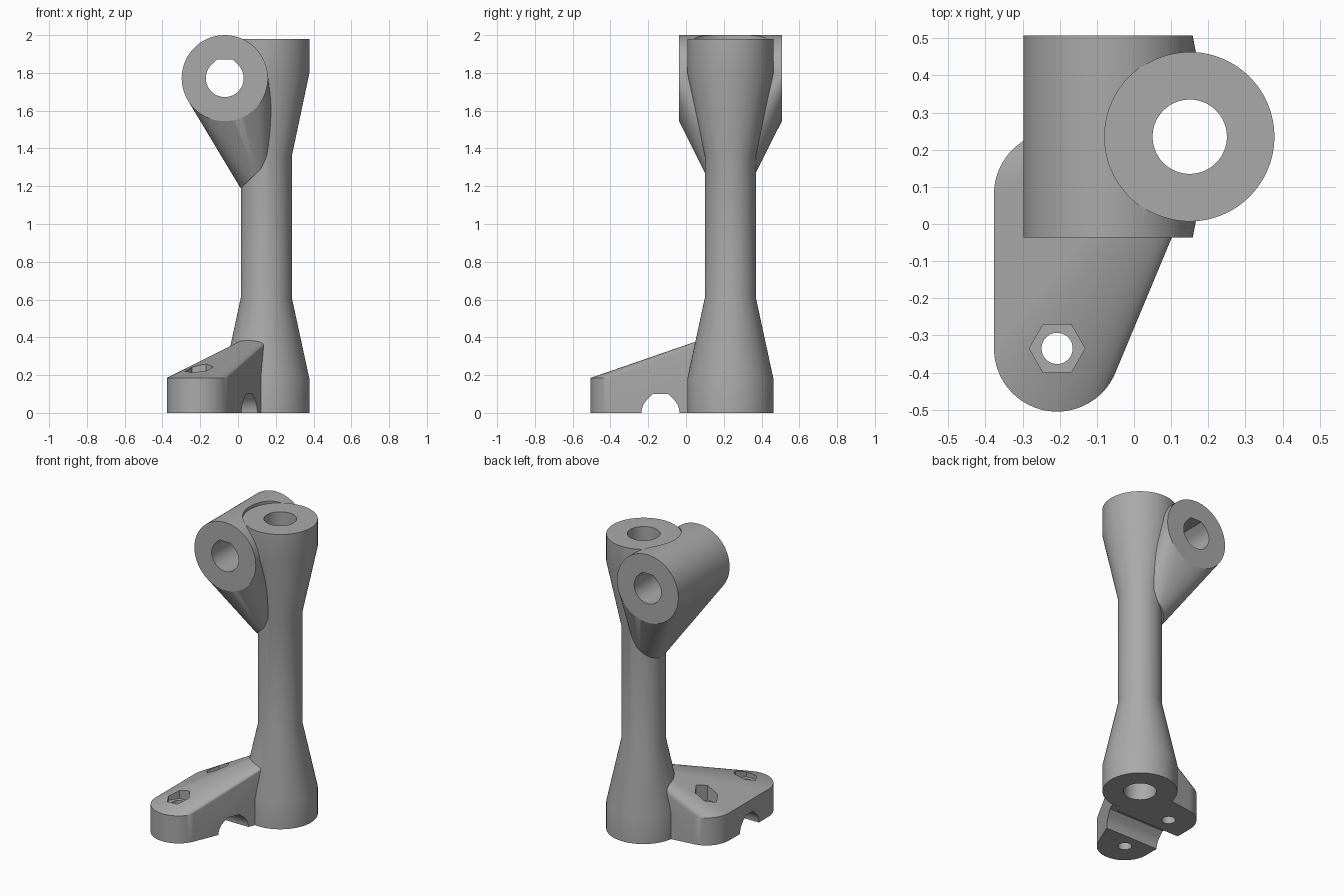
import bpy
import bmesh
from math import cos, sin, pi, radians
from mathutils import Matrix, Vector

SEG = 96
COLUMN = Vector((0.15, 0.235, 0))
PIVOT = Vector((-0.07, 0.235, 1.772))
FEET = [Vector((-0.207, -0.335, 0)), Vector((-0.207, 0.08, 0))]

default = bpy.data.objects.get("Cube")
if default:
    bpy.data.objects.remove(default, do_unlink=True)

grey = bpy.data.materials.new("plain_grey")
grey.use_nodes = True
colour = (0.4, 0.4, 0.4, 1)
grey.diffuse_color = colour
grey.node_tree.nodes["Principled BSDF"].inputs["Base Color"].default_value = colour


def finish(name, bm):
    bmesh.ops.recalc_face_normals(bm, faces=bm.faces)
    mesh = bpy.data.meshes.new(name)
    bm.to_mesh(mesh)
    bm.free()
    mesh.materials.append(grey)
    obj = bpy.data.objects.new(name, mesh)
    bpy.context.collection.objects.link(obj)
    return obj


def ring(radius, n=SEG):
    return [Vector((radius * cos(2 * pi * i / n), radius * sin(2 * pi * i / n), 0))
            for i in range(n)]


def loft(name, rings):
    """Skin matching rings of points and cap both ends."""
    bm = bmesh.new()
    loops = [[bm.verts.new(p) for p in r] for r in rings]
    n = len(loops[0])
    for a, b in zip(loops, loops[1:]):
        for i in range(n):
            j = (i + 1) % n
            bm.faces.new((a[i], a[j], b[j], b[i]))
    bm.faces.new(loops[0][::-1])
    bm.faces.new(loops[-1])
    return finish(name, bm)


def prism(name, outline, start, end, centre, turn=Matrix()):
    return loft(name, [[centre + turn @ (p + Vector((0, 0, h))) for p in outline]
                       for h in (start, end)])


def hull(name, points):
    bm = bmesh.new()
    verts = [bm.verts.new(p) for p in points]
    bmesh.ops.convex_hull(bm, input=verts)
    bmesh.ops.delete(bm, geom=[v for v in bm.verts if not v.link_faces], context='VERTS')
    bmesh.ops.dissolve_limit(bm, angle_limit=radians(0.1), verts=bm.verts, edges=bm.edges)
    return finish(name, bm)


def combine(target, tool, operation):
    mod = target.modifiers.new(operation.lower(), 'BOOLEAN')
    mod.operation = operation
    mod.solver = 'EXACT'
    mod.object = tool
    with bpy.context.temp_override(object=target, active_object=target):
        bpy.ops.object.modifier_apply(modifier=mod.name)
    bpy.data.objects.remove(tool, do_unlink=True)


def flat_top_circle(radius):
    """Round below, chamfered to a narrow flat above (local +y is up)."""
    arc = [radians(135 + 270 * i / 72) for i in range(73)]
    pts = [Vector((radius * cos(a), radius * sin(a), 0)) for a in arc]
    corner = radius * (2 ** 0.5 - 1)
    return pts + [Vector((corner, radius, 0)), Vector((-corner, radius, 0))]


# Flared column
profile = [(0.228, 0), (0.228, 0.18), (0.135, 0.61), (0.135, 1.36), (0.228, 1.8), (0.228, 1.98)]
body = loft("column_bracket", [[COLUMN + p + Vector((0, 0, z)) for p in ring(r)]
                               for r, z in profile])

# Cross sleeve tapering down into the column
along_y = Matrix.Rotation(radians(90), 4, 'X')
sleeve_points = [PIVOT + along_y @ (p + Vector((0, 0, h)))
                 for p in ring(0.228) for h in (-0.272, 0.272)]
tilt = Matrix.Rotation(radians(-43), 4, 'Y')
sleeve_points += [Vector((0.11, 0.235, 1.28)) + tilt @ p for p in ring(0.132)]
sleeve = hull("cross_sleeve", sleeve_points)
combine(sleeve, prism("top_clearance", ring(0.229), 1.98, 2.1, COLUMN), 'DIFFERENCE')

# Sloping foot
foot_points = [c + p + Vector((0, 0, h)) for c, r, top in
               [(FEET[0], 0.17, 0.185), (FEET[1], 0.17, 0.185), (COLUMN, 0.06, 0.42)]
               for p in ring(r) for h in (0, top)]
foot = hull("sloping_foot", foot_points)

# Arched channel under the foot
along_x = Matrix(((0, 0, 1), (1, 0, 0), (0, 1, 0))).to_4x4()
combine(foot, prism("channel_cutter", flat_top_circle(0.1), -0.6, 0.6,
                    Vector((0, -0.135, 0)), along_x), 'DIFFERENCE')

# Screw holes with hexagonal nut pockets
for centre in FEET:
    combine(foot, prism("screw_cutter", ring(0.042, 48), -0.1, 0.5, centre), 'DIFFERENCE')
    combine(foot, prism("nut_cutter", ring(0.075, 6), 0.19, 0.5, centre), 'DIFFERENCE')

combine(body, sleeve, 'UNION')
combine(body, foot, 'UNION')

# Through bores
combine(body, prism("column_bore", ring(0.1), -0.1, 2.1, COLUMN), 'DIFFERENCE')
combine(body, prism("sleeve_bore", flat_top_circle(0.1), -0.5, 0.5, PIVOT, along_y), 'DIFFERENCE')

bpy.ops.object.select_all(action='DESELECT')
body.select_set(True)
bpy.context.view_layer.objects.active = body
bpy.ops.object.shade_smooth_by_angle(angle=radians(25))
